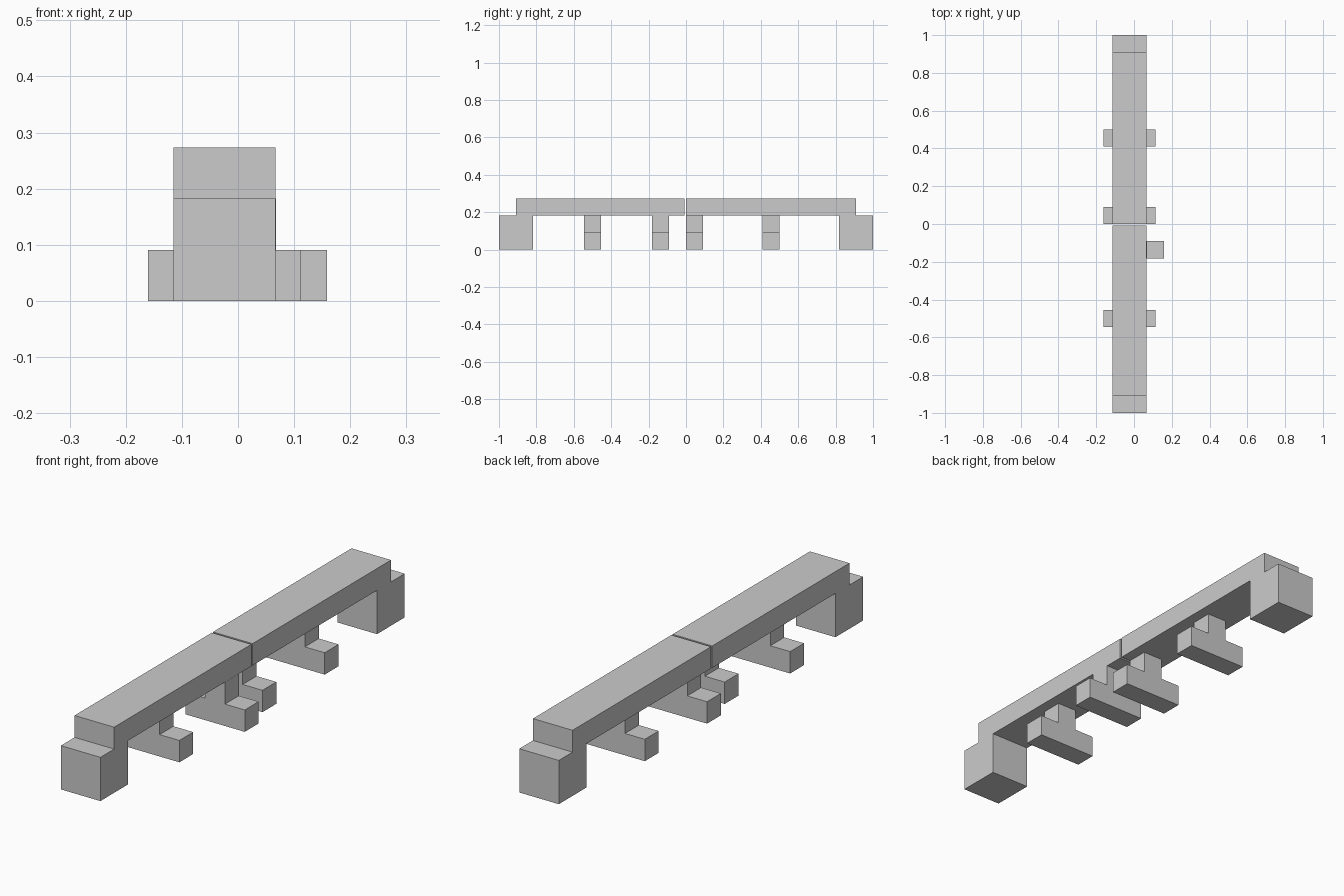
import bpy

if "Cube" in bpy.data.objects:
    bpy.data.objects.remove(bpy.data.objects["Cube"])

grey = bpy.data.materials.new("light grey")
grey.diffuse_color = (0.6, 0.6, 0.6, 1)
grey.use_nodes = True
grey.node_tree.nodes["Principled BSDF"].inputs["Base Color"].default_value = grey.diffuse_color


def box(name, x, y, z):
    """Axis-aligned block from (min, max) ranges."""
    lo, hi = zip(x, y, z)
    bpy.ops.mesh.primitive_cube_add(size=1, location=[(a + b) / 2 for a, b in zip(lo, hi)])
    ob = bpy.context.object
    ob.name = name
    ob.scale = [b - a for a, b in zip(lo, hi)]
    bpy.ops.object.transform_apply(location=False, rotation=False, scale=True)
    ob.data.materials.append(grey)
    return ob


U = 0.091                       # building unit
BEAM_X = (-0.115, 0.067)

# End piers
box("front_pier", BEAM_X, (-1.0, -0.818), (0, 2 * U))
box("back_pier", BEAM_X, (0.818, 1.0), (0, 2 * U))

# Four planks laid end to end, with a hairline gap at the middle
for i, (a, b) in enumerate([(-0.91, -0.455), (-0.455, -0.008), (0, 0.455), (0.455, 0.91)]):
    box(f"plank_{i + 1}", BEAM_X, (a, b), (2 * U, 3 * U))


# Inverted-T supports: wide foot with a short post
def support(index, cx, y0):
    y = (y0, y0 + U)
    box(f"support_foot_{index}", (cx - 1.5 * U, cx + 1.5 * U), y, (0, U))
    box(f"support_post_{index}", (cx - U / 2, cx + U / 2), y, (U, 2 * U))


for i, (cx, y0) in enumerate([(-0.024, -0.546), (0.022, -0.182), (-0.024, 0.0), (-0.024, 0.409)]):
    support(i + 1, cx, y0)
